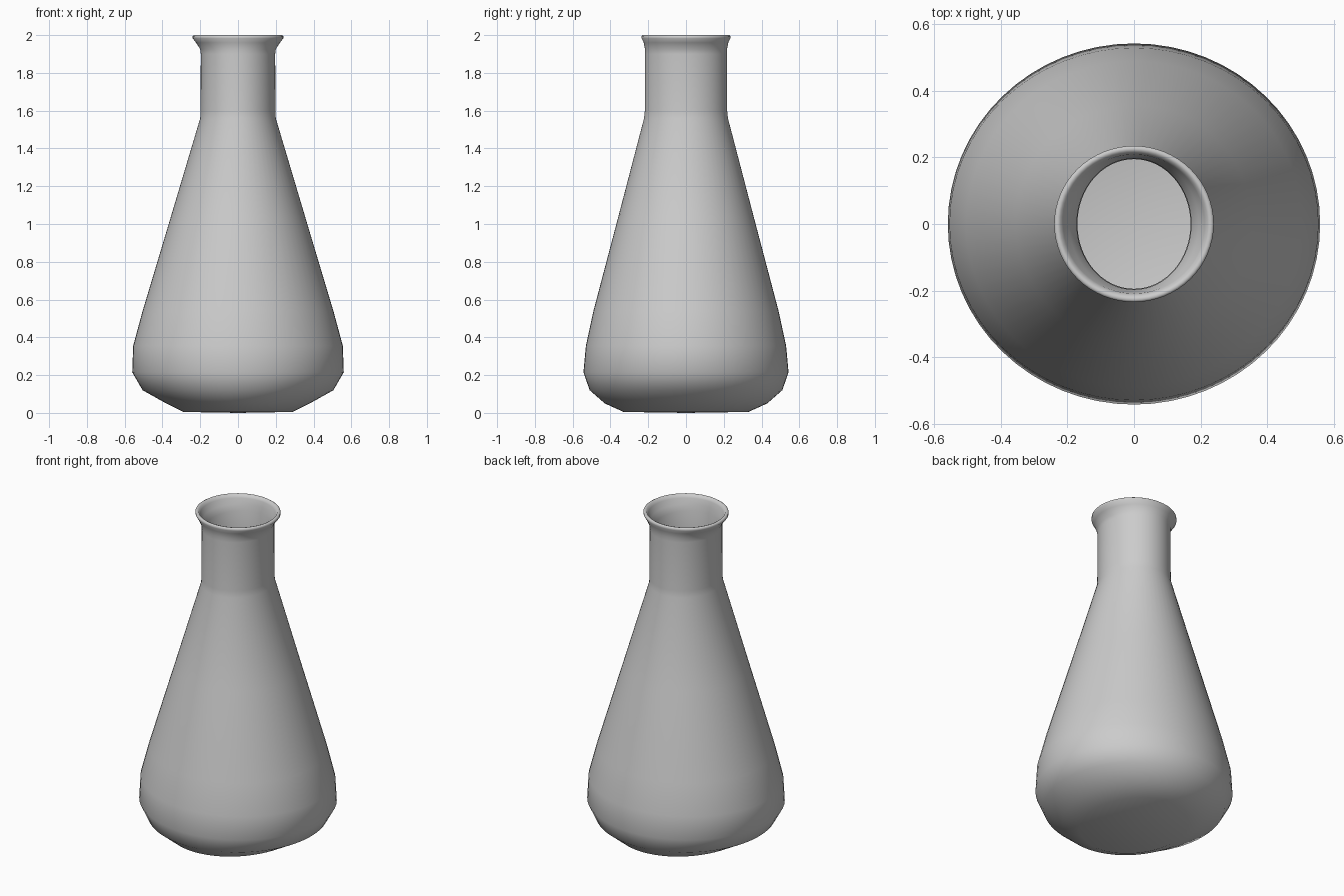
import bpy, bmesh, math

if "Cube" in bpy.data.objects:
    bpy.data.objects.remove(bpy.data.objects["Cube"])

SEG = 64
# Profile rings: (x radius, y radius, height); the flask is slightly oval
OUTER = [
    (0.29, 0.33, 0.005), (0.38, 0.43, 0.05), (0.505, 0.51, 0.12),
    (0.56, 0.543, 0.215), (0.555, 0.53, 0.355), (0.505, 0.49, 0.54),
    (0.355, 0.358, 1.04), (0.20, 0.222, 1.56), (0.198, 0.218, 1.60),
    (0.197, 0.217, 1.90), (0.20, 0.217, 1.925), (0.222, 0.224, 1.96),
    (0.24, 0.235, 1.983), (0.24, 0.235, 1.995),
]
LIP = [(0.232, 0.228, 2.0), (0.222, 0.218, 1.997), (0.213, 0.209, 1.98),
       (0.195, 0.205, 1.945), (0.172, 0.197, 1.91)]
INNER = [(0.17, 0.195, 1.56), (0.33, 0.333, 1.04), (0.48, 0.465, 0.54),
         (0.53, 0.505, 0.355), (0.535, 0.515, 0.22), (0.48, 0.485, 0.14),
         (0.36, 0.41, 0.075), (0.27, 0.31, 0.035)]

glass = bpy.data.materials.new("grey glass")
glass.diffuse_color = (0.6, 0.6, 0.6, 1)
glass.use_nodes = True
glass.node_tree.nodes["Principled BSDF"].inputs["Base Color"].default_value = glass.diffuse_color


def lathe(name, profile):
    """Sweep oval rings into a closed vessel wall with floor caps."""
    bm = bmesh.new()
    rings = []
    for rx, ry, z in profile:
        rings.append([bm.verts.new((rx * math.cos(2 * math.pi * i / SEG),
                                    ry * math.sin(2 * math.pi * i / SEG), z))
                      for i in range(SEG)])
    for a, b in zip(rings, rings[1:]):
        for i in range(SEG):
            j = (i + 1) % SEG
            bm.faces.new((a[i], a[j], b[j], b[i]))
    # underside and inside floor
    for ring, z, flip in ((rings[0], 0.0, True), (rings[-1], 0.03, False)):
        c = bm.verts.new((0, 0, z))
        for i in range(SEG):
            j = (i + 1) % SEG
            bm.faces.new((c, ring[j], ring[i]) if flip else (c, ring[i], ring[j]))
    bmesh.ops.recalc_face_normals(bm, faces=bm.faces)
    mesh = bpy.data.meshes.new(name)
    bm.to_mesh(mesh)
    bm.free()
    mesh.materials.append(glass)
    obj = bpy.data.objects.new(name, mesh)
    bpy.context.collection.objects.link(obj)
    return obj


# Conical flask: outer wall, rolled lip and hollow inside
flask = lathe("flask", OUTER + LIP + INNER)
bpy.context.view_layer.objects.active = flask
flask.select_set(True)
bpy.ops.object.shade_smooth_by_angle(angle=math.radians(60))
